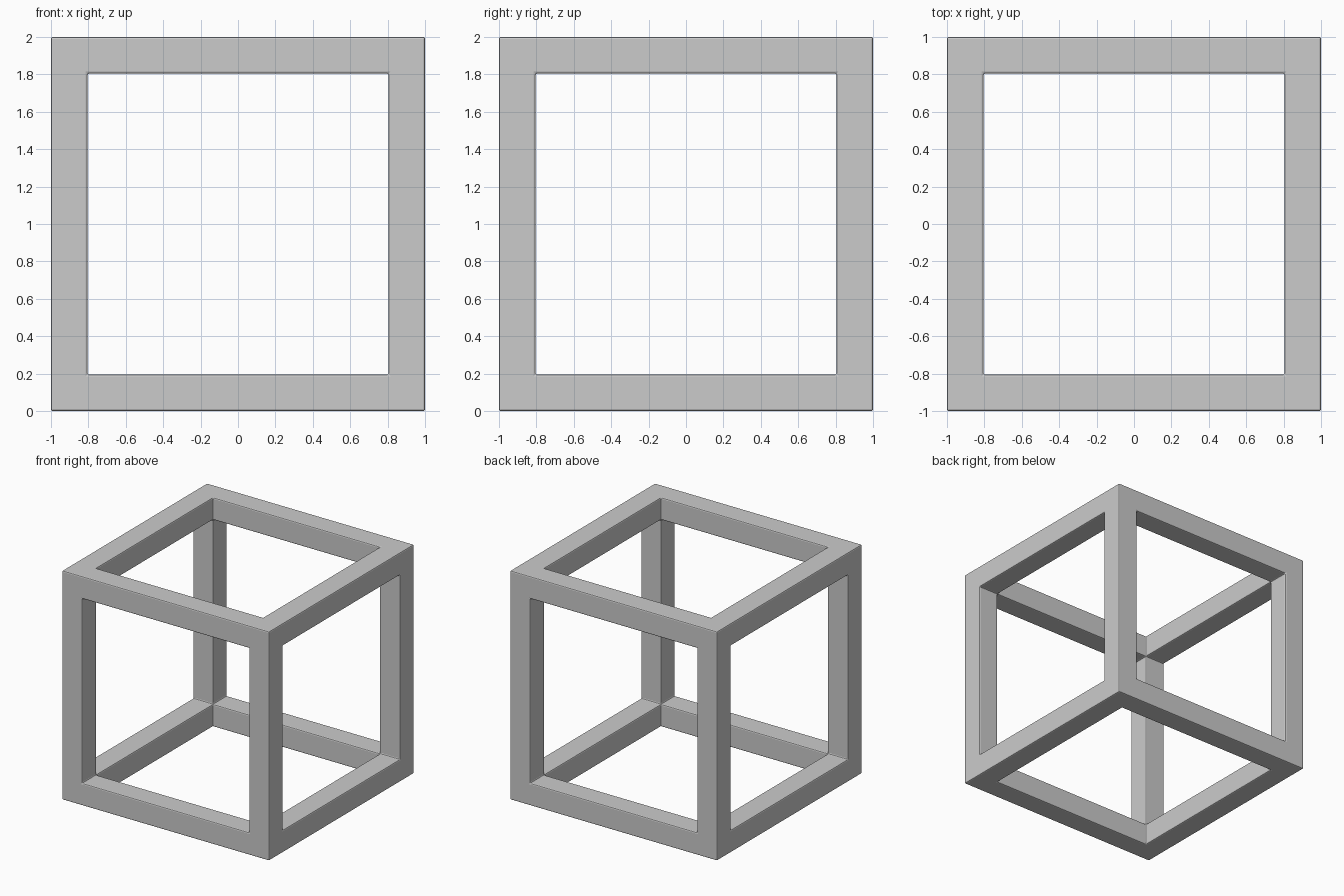
import bpy, bmesh
from itertools import product

if "Cube" in bpy.data.objects:
    bpy.data.objects.remove(bpy.data.objects["Cube"])

HALF, INNER, BEVEL = 1.0, 0.805, 0.01
grid = [-HALF, -INNER, INNER, HALF]

# Cells of a 3x3x3 lattice that belong to corners or edge bars
cells = {c for c in product(range(3), repeat=3) if sum(i != 1 for i in c) >= 2}

bm = bmesh.new()
verts = {}


def vert(key):
    if key not in verts:
        x, y, z = (grid[i] for i in key)
        verts[key] = bm.verts.new((x, y, z + HALF))
    return verts[key]


# Outer skin of the frame: a quad wherever a cell borders empty space
for cell in cells:
    for axis, side in product(range(3), (0, 1)):
        neighbour = list(cell)
        neighbour[axis] += 1 if side else -1
        if tuple(neighbour) in cells:
            continue
        u, v = (axis + 1) % 3, (axis + 2) % 3
        ring = []
        for du, dv in ((0, 0), (1, 0), (1, 1), (0, 1)):
            key = list(cell)
            key[axis] += side
            key[u] += du
            key[v] += dv
            ring.append(vert(tuple(key)))
        bm.faces.new(ring if side else ring[::-1])

mesh = bpy.data.meshes.new("cube_frame")
bm.to_mesh(mesh)
bm.free()
frame = bpy.data.objects.new("cube_frame", mesh)
bpy.context.collection.objects.link(frame)

# Small softened edges
bevel = frame.modifiers.new("edge_bevel", 'BEVEL')
bevel.width = BEVEL
bevel.segments = 2
bevel.limit_method = 'ANGLE'
